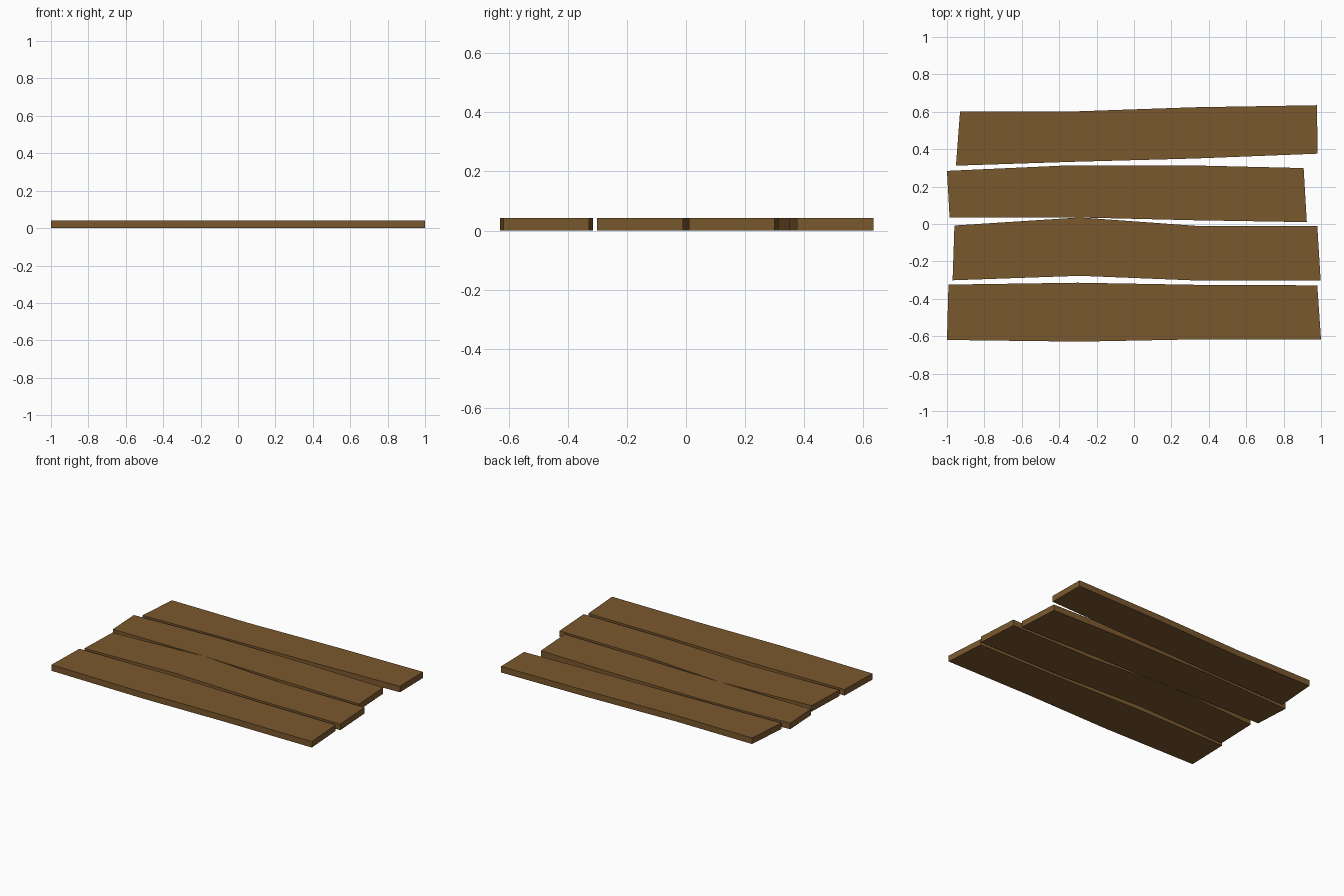
import bpy, bmesh

if "Cube" in bpy.data.objects:
    bpy.data.objects.remove(bpy.data.objects["Cube"])

THICK = 0.042

wood = bpy.data.materials.new("brown wood")
wood.diffuse_color = (0.195, 0.099, 0.027, 1)
wood.use_nodes = True
wood.node_tree.nodes["Principled BSDF"].inputs["Base Color"].default_value = wood.diffuse_color

# Each plank: back edge left to right, then front edge left to right (x, y)
PLANKS = {
    "plank_back": (
        [(-0.93, 0.602), (-0.345, 0.601), (0.32, 0.624), (0.978, 0.635)],
        [(-0.952, 0.312), (-0.345, 0.332), (0.32, 0.35), (0.982, 0.376)]),
    "plank_mid_back": (
        [(-1.0, 0.284), (-0.36, 0.313), (0.32, 0.313), (0.907, 0.299)],
        [(-0.986, 0.036), (-0.3, 0.035), (0.32, 0.02), (0.924, 0.01)]),
    "plank_mid_front": (
        [(-0.96, -0.008), (-0.29, 0.035), (0.335, -0.01), (0.98, -0.01)],
        [(-0.97, -0.301), (-0.29, -0.277), (0.33, -0.302), (0.998, -0.302)]),
    "plank_front": (
        [(-0.992, -0.324), (-0.3, -0.314), (0.33, -0.325), (0.98, -0.328)],
        [(-1.0, -0.62), (-0.29, -0.629), (0.33, -0.617), (1.0, -0.617)]),
}


def make_plank(name, back, front):
    """Strip of quads between the two edges, extruded to a slab."""
    bm = bmesh.new()
    b = [bm.verts.new((x, y, 0)) for x, y in back]
    f = [bm.verts.new((x, y, 0)) for x, y in front]
    faces = [bm.faces.new((f[i], f[i + 1], b[i + 1], b[i])) for i in range(len(b) - 1)]
    ext = bmesh.ops.extrude_face_region(bm, geom=faces, use_keep_orig=True)
    top = [g for g in ext["geom"] if isinstance(g, bmesh.types.BMVert)]
    bmesh.ops.translate(bm, verts=top, vec=(0, 0, THICK))
    bmesh.ops.recalc_face_normals(bm, faces=bm.faces)
    mesh = bpy.data.meshes.new(name)
    bm.to_mesh(mesh)
    bm.free()
    mesh.materials.append(wood)
    obj = bpy.data.objects.new(name, mesh)
    bpy.context.collection.objects.link(obj)


for name, (back, front) in PLANKS.items():
    make_plank(name, back, front)
